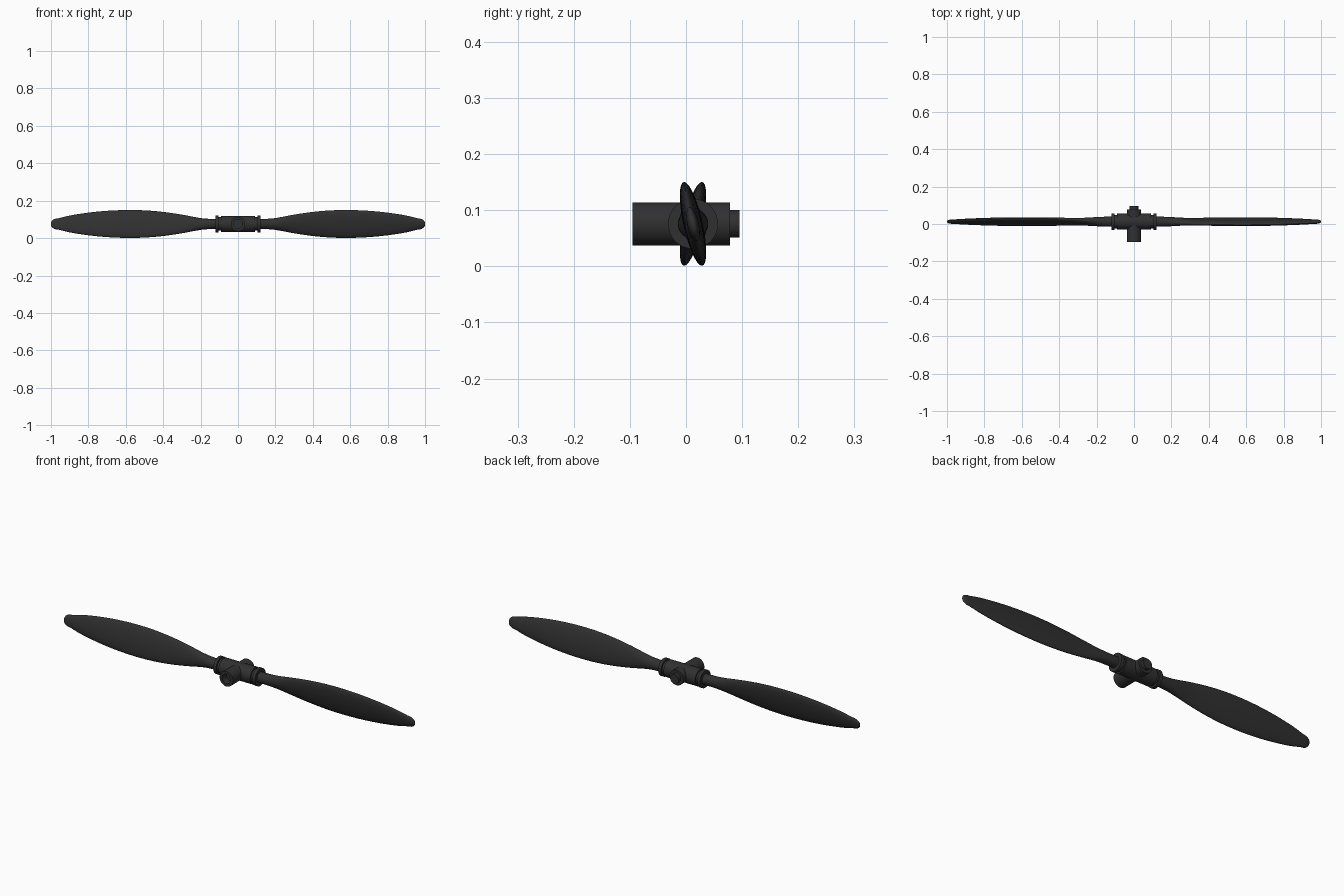
import bpy, bmesh, math
from mathutils import Vector

if "Cube" in bpy.data.objects:
    bpy.data.objects.remove(bpy.data.objects["Cube"])

CY, CZ = 0.0125, 0.0757      # blade axis position
mat = bpy.data.materials.new("dark_grey")
mat.diffuse_color = (0.03, 0.03, 0.03, 1)
mat.use_nodes = True
mat.node_tree.nodes["Principled BSDF"].inputs["Base Color"].default_value = mat.diffuse_color


def loft(name, rings, closed=False):
    """Skin a list of equal-length point rings; cap the ends unless closed."""
    bm = bmesh.new()
    vs = [[bm.verts.new(p) for p in ring] for ring in rings]
    n = len(vs[0])
    pairs = list(zip(vs, vs[1:])) + ([(vs[-1], vs[0])] if closed else [])
    for a, b in pairs:
        for i in range(n):
            j = (i + 1) % n
            bm.faces.new((a[i], a[j], b[j], b[i]))
    if not closed:
        bm.faces.new(vs[0])
        bm.faces.new(vs[-1])
    bmesh.ops.recalc_face_normals(bm, faces=bm.faces)
    me = bpy.data.meshes.new(name)
    bm.to_mesh(me)
    bm.free()
    ob = bpy.data.objects.new(name, me)
    bpy.context.collection.objects.link(ob)
    me.materials.append(mat)
    bpy.ops.object.select_all(action='DESELECT')
    ob.select_set(True)
    bpy.context.view_layer.objects.active = ob
    bpy.ops.object.shade_smooth_by_angle(angle=math.radians(35))
    return ob


def turned(name, profile, axis, n=48):
    """Lathe (position, radius) pairs along the x or y axis."""
    rings = []
    for t, r in profile:
        ring = []
        for i in range(n):
            a = 2 * math.pi * i / n
            u, v = r * math.cos(a), r * math.sin(a)
            ring.append((t, CY + u, CZ + v) if axis == 'x' else (u, t, CZ + v))
        rings.append(ring)
    return loft(name, rings)


def smooth_lerp(keys, x):
    """Catmull-Rom style interpolation of (x, value...) keys."""
    for k in range(len(keys) - 1):
        if x <= keys[k + 1][0]:
            break
    a, b = keys[k], keys[k + 1]
    p, q = keys[max(k - 1, 0)], keys[min(k + 2, len(keys) - 1)]
    h = b[0] - a[0]
    t = (x - a[0]) / h
    out = []
    for c in range(1, len(a)):
        m0 = (b[c] - p[c]) / (b[0] - p[0]) * h
        m1 = (q[c] - a[c]) / (q[0] - a[0]) * h
        out.append((2*t**3 - 3*t**2 + 1) * a[c] + (t**3 - 2*t**2 + t) * m0
                   + (3*t**2 - 2*t**3) * b[c] + (t**3 - t**2) * m1)
    return out


# Blade stations: x, half chord, half thickness
STATIONS = [(0.08, 0.027, 0.027), (0.14, 0.027, 0.027), (0.20, 0.032, 0.024),
            (0.30, 0.051, 0.017), (0.40, 0.066, 0.0165), (0.50, 0.0745, 0.017),
            (0.60, 0.0762, 0.017), (0.70, 0.072, 0.0165), (0.80, 0.062, 0.015),
            (0.90, 0.046, 0.0125), (0.96, 0.031, 0.0105)]
PITCH = math.radians(12.6)


def blade(name, side):
    xs = [0.08 + 0.88 * i / 55 for i in range(56)]
    secs = [(x, *smooth_lerp(STATIONS, x)) for x in xs]
    # rounded tip
    for i in range(1, 9):
        a = math.pi / 2 * i / 8.1
        secs.append((0.96 + 0.04 * math.sin(a), 0.031 * math.cos(a) ** 0.85,
                     0.0105 * math.cos(a) ** 0.6))
    rings = []
    for x, c, th in secs:
        ring = []
        for i in range(40):
            a = 2 * math.pi * i / 40
            u, v = c * math.cos(a), th * math.sin(a)
            y = -u * math.sin(PITCH) + v * math.cos(PITCH)
            z = u * math.cos(PITCH) + v * math.sin(PITCH)
            ring.append((side * x, CY + y, CZ + side * z))
        rings.append(ring)
    return loft(name, rings)


# Central shaft: bored front end, stepped rear boss
turned("shaft_hub", [(-0.06, 0.024), (-0.095, 0.024), (-0.095, 0.0385),
                     (0.078, 0.0385), (0.078, 0.0245), (0.095, 0.0245)], 'y')

# Cross barrel holding the blades
turned("blade_barrel", [(-0.09, 0.043), (0.09, 0.043)], 'x')

for side, label in ((1, "right"), (-1, "left")):
    # Neck and clamp ring
    turned("collar_" + label, [(side * x, r) for x, r in (
        (0.08, 0.036), (0.103, 0.036), (0.103, 0.0445),
        (0.119, 0.0445), (0.119, 0.027))], 'x')
    blade("blade_" + label, side)
